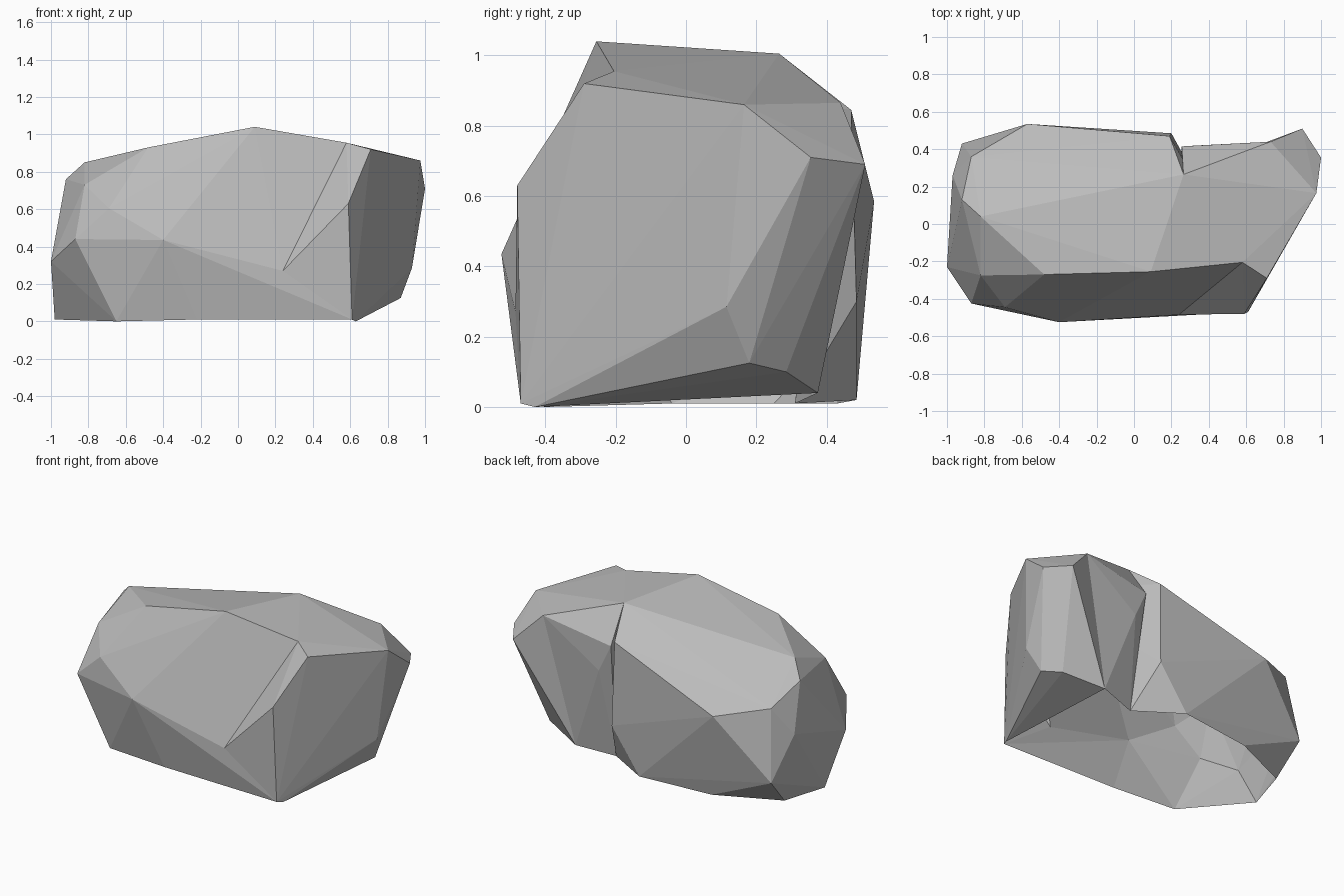
import bpy
import bmesh

cube = bpy.data.objects.get("Cube")
if cube:
    bpy.data.objects.remove(cube, do_unlink=True)


def flat_material(name, rgb):
    mat = bpy.data.materials.new(name)
    mat.use_nodes = True
    mat.diffuse_color = (*rgb, 1)
    shader = next(n for n in mat.node_tree.nodes if n.type == 'BSDF_PRINCIPLED')
    shader.inputs["Base Color"].default_value = (*rgb, 1)
    shader.inputs["Roughness"].default_value = 0.9
    return mat


def faceted_chunk(name, corners, mat):
    """Wrap a convex, flat-faced shell around a set of corner points."""
    bm = bmesh.new()
    for corner in corners:
        bm.verts.new(corner)
    bmesh.ops.convex_hull(bm, input=bm.verts[:])
    unused = [v for v in bm.verts if not v.link_faces]
    bmesh.ops.delete(bm, geom=unused, context='VERTS')
    bmesh.ops.recalc_face_normals(bm, faces=bm.faces[:])
    mesh = bpy.data.meshes.new(name)
    bm.to_mesh(mesh)
    bm.free()
    mesh.materials.append(mat)
    obj = bpy.data.objects.new(name, mesh)
    bpy.context.scene.collection.objects.link(obj)
    return obj


def fuse(body, others):
    """Merge overlapping chunks into one outer skin."""
    for other in others:
        mod = body.modifiers.new(other.name, 'BOOLEAN')
        mod.operation = 'UNION'
        mod.solver = 'EXACT'
        mod.object = other
    graph = bpy.context.evaluated_depsgraph_get()
    skin = bpy.data.meshes.new_from_object(body.evaluated_get(graph))
    body.modifiers.clear()
    body.data = skin
    for other in others:
        bpy.data.objects.remove(other, do_unlink=True)


def open_underside(obj, height):
    """Remove the faces lying on the ground and keep the rest flat shaded."""
    bm = bmesh.new()
    bm.from_mesh(obj.data)
    ground = [f for f in bm.faces if all(v.co.z < height for v in f.verts)]
    bmesh.ops.delete(bm, geom=ground, context='FACES')
    for face in bm.faces:
        face.smooth = False
    bm.to_mesh(obj.data)
    bm.free()


stone_grey = flat_material("stone grey", (0.5, 0.5, 0.5))

# Corners where the two main chunks meet
front_ridge = (.58, -.205, .955)
rear_ridge = (.265, .265, 1.005)
front_crease = (.24, -.485, .27)
front_foot = (.61, -.47, .01)
cleft_foot = (.29, .31, .01)
shared = [front_ridge, rear_ridge, front_crease, front_foot, cleft_foot]

# Large chunk: crest, blunt end, front, back wall and base
crest = [(.09, -.255, 1.04), (-.48, -.27, .93), (-.82, .04, .85), (-.92, .13, .76)]
blunt_end = [(-.82, -.275, .73), (-1, -.23, .32), (-.97, .26, .47), (-.87, .36, .65)]
front_face = [(-.69, -.445, .605), (-.87, -.425, .44), (-.4, -.525, .435)]
back_wall = [(.19, .47, .845), (.2, .485, .3), (-.57, .535, .585), (-.92, .43, .2)]
base = [(0, .485, .02), (-.49, .43, .01), (-.89, .25, .01),
        (-.98, -.04, .01), (-.65, -.4, 0), (-.22, -.45, .01)]
rock = faceted_chunk("rock", shared + crest + blunt_end + front_face + back_wall + base,
                     stone_grey)

# Corners where the spur grows out of the small chunk
spur_root = [(.975, .165, .86), (.73, .44, .865), (1, .355, .71), (.93, .115, .285),
             (.87, .18, .125), (.79, .285, .1), (.54, .375, .04), (.515, .08, .01)]

# Small chunk: split from the large one by the cleft at the back
shoulder = [(.71, -.29, .92), (.59, -.48, .63), (.63, -.43, 0)]
cleft_edge = [(.255, .415, .78), (.34, .42, .6)]
small_chunk = faceted_chunk("small_chunk", shared + spur_root + shoulder + cleft_edge,
                            stone_grey)

# Spur at the back corner
spur = faceted_chunk("spur", spur_root + [(.9, .51, .69)], stone_grey)

fuse(rock, [small_chunk, spur])
open_underside(rock, .06)
